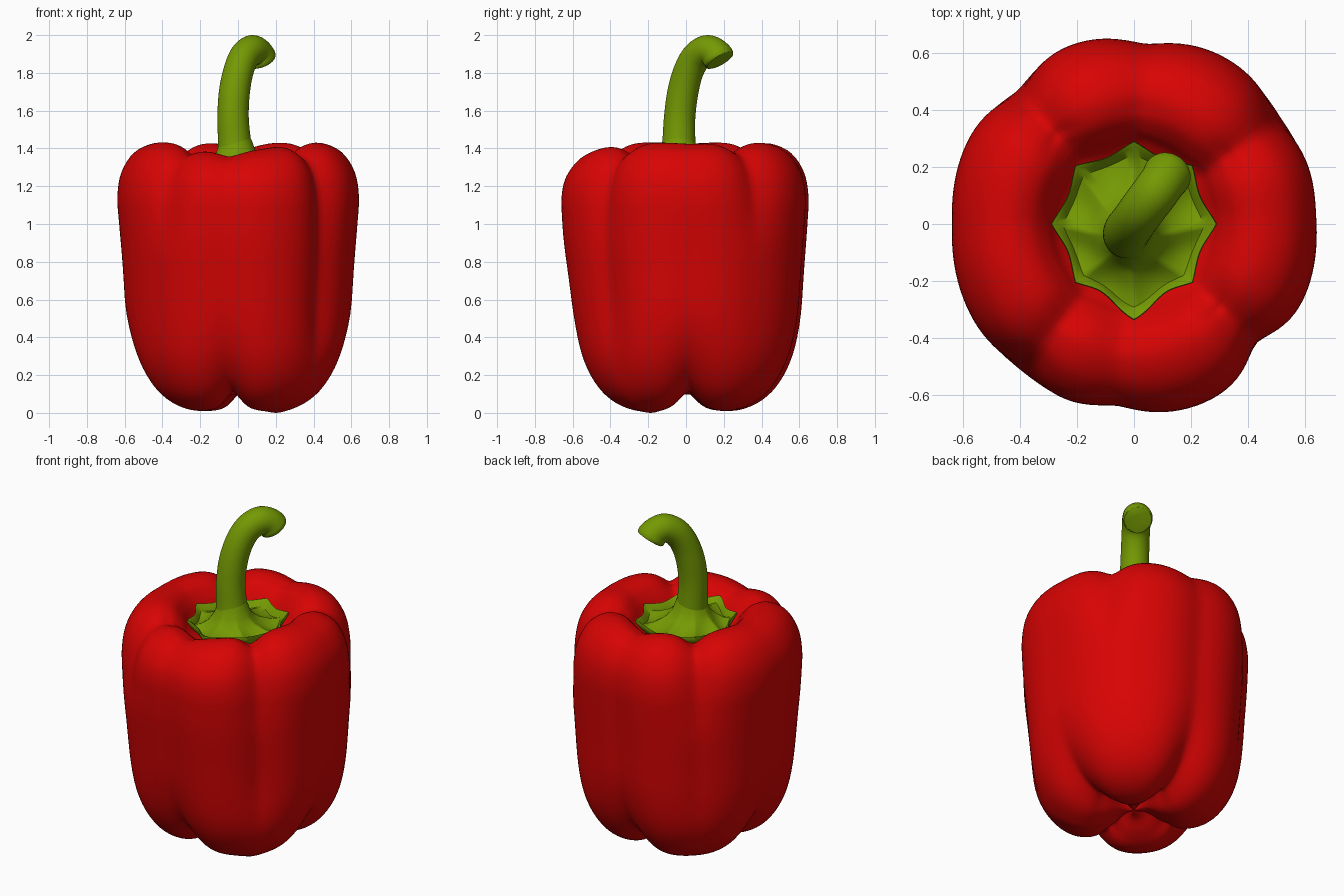
import bpy, bmesh, math
from mathutils import Vector

if "Cube" in bpy.data.objects:
    bpy.data.objects.remove(bpy.data.objects["Cube"])


def material(name, rgb):
    m = bpy.data.materials.new(name)
    m.diffuse_color = (*rgb, 1)
    m.use_nodes = True
    m.node_tree.nodes["Principled BSDF"].inputs["Base Color"].default_value = m.diffuse_color
    return m


RED = material("pepper red", (0.68, 0.001, 0.001))
GREEN = material("stem green", (0.175, 0.32, 0.001))


def spline(pts, steps):
    """Catmull-Rom samples through tuples of any length."""
    p = [pts[0]] + list(pts) + [pts[-1]]
    out = []
    for i in range(len(pts) - 1):
        for s in range(steps):
            t = s / steps
            out.append(tuple(
                0.5 * (2 * b + (c - a) * t + (2 * a - 5 * b + 4 * c - d) * t * t
                       + (3 * b - a - 3 * c + d) * t ** 3)
                for a, b, c, d in zip(*p[i:i + 4])))
    return out + [tuple(pts[-1])]


def loft(name, rings, mat, angle=40):
    """Skin a stack of equal closed rings and cap both ends."""
    bm = bmesh.new()
    rows = [[bm.verts.new(v) for v in r] for r in rings]
    n = len(rows[0])
    for a, b in zip(rows, rows[1:]):
        for j in range(n):
            k = (j + 1) % n
            bm.faces.new((a[j], a[k], b[k], b[j]))
    bm.faces.new(rows[0][::-1])
    bm.faces.new(rows[-1])
    bmesh.ops.recalc_face_normals(bm, faces=bm.faces)
    me = bpy.data.meshes.new(name)
    bm.to_mesh(me)
    bm.free()
    me.materials.append(mat)
    ob = bpy.data.objects.new(name, me)
    bpy.context.collection.objects.link(ob)
    bpy.ops.object.select_all(action='DESELECT')
    ob.select_set(True)
    bpy.context.view_layer.objects.active = ob
    bpy.ops.object.shade_smooth_by_angle(angle=math.radians(angle))
    return ob


def clamp(x):
    return max(0.0, min(1.0, x))


def smooth(x):
    x = clamp(x)
    return x * x * (3 - 2 * x)


def angle_gap(a, b):
    return abs((a - b + math.pi) % (2 * math.pi) - math.pi)


# Body: revolved profile pushed in along its normal by grooves.
# Grooves: angle, half width, depth at bottom, middle, top
GROOVES = [
    (-43, .18, -.01, .050, .080), (35, .18, .00, .005, .06),
    (132, .18, .00, .025, .075), (232, .18, .00, .000, .06),
    (-96, .24, .105, .035, .042), (86, .24, .105, .042, .040),
    (3, .28, .105, .018, .010), (180, .28, .105, .020, .010)]

PROFILE = [(.004, .09), (.08, .08), (.17, .03), (.28, 0), (.40, .035),
           (.50, .12), (.575, .26), (.615, .45), (.637, .75), (.655, 1.0),
           (.660, 1.15), (.635, 1.28), (.565, 1.385), (.46, 1.433),
           (.37, 1.415), (.31, 1.35), (.27, 1.28), (.2, 1.24), (.004, 1.23)]

prof = spline(PROFILE, 4)
SEG = 144
rings = []
for i, (r, z) in enumerate(prof):
    a, b = prof[max(i - 1, 0)], prof[min(i + 1, len(prof) - 1)]
    tr, tz = b[0] - a[0], b[1] - a[1]
    ln = math.hypot(tr, tz)
    nr, nz = tz / ln, -tr / ln          # outward normal of the profile
    low, high = smooth(1 - z / .6), smooth((z - .8) / .5)
    fade = clamp((r - .25) / .13) if z > 1.2 else clamp(r / .2)
    ring = []
    for j in range(SEG):
        th = 2 * math.pi * j / SEG
        d = 0
        for ang, w, db, dm, dt in GROOVES:
            depth = db * low + dm * (1 - low - high) + dt * high
            d += depth * math.exp(-(angle_gap(th, math.radians(ang)) / w) ** 1.5)
        d *= fade
        rr = max(r - nr * d, .003)
        # the front lobe has a lower shoulder
        dip = .035 * smooth((z - 1.1) / .3) * math.exp(
            -(angle_gap(th, math.radians(-92)) / .6) ** 4)
        # slightly deeper than wide, front leaning in towards the bottom
        sy = 1.02 if math.sin(th) > 0 else .985 + .045 * smooth((z - .4) / .6)
        ring.append((rr * math.cos(th) * .985, rr * math.sin(th) * sy,
                     z - nz * d - dip))
    rings.append(ring)
base = min(v[2] for r in rings for v in r)
rings = [[(x, y, z - base * clamp(1 - z)) for x, y, z in r] for r in rings]
loft("pepper_body", rings, RED, 80)

# Calyx: flared collar with eight pointed, upturned tips
# radius, height, tip length, ridge height
COLLAR = [(.07, 1.47, 0, 0), (.088, 1.43, 0, 0), (.105, 1.38, 0, 0),
          (.14, 1.335, .005, .012), (.19, 1.30, .012, .022),
          (.225, 1.295, .022, .025), (.24, 1.325, .034, .02),
          (.25, 1.335, .038, .015), (.253, 1.32, .038, .015),
          (.235, 1.28, .03, .015), (.17, 1.25, .01, 0), (.05, 1.24, 0, 0)]
rings = []
for r, z, tip, ridge in COLLAR:
    ring = []
    for j in range(96):
        th = 2 * math.pi * j / 96
        k = 1 - abs(math.sin(4 * th))
        front = 1 + .16 * math.exp(-(angle_gap(th, -math.pi / 2) / .4) ** 2) * (r > .15)
        rr = (r + tip * k) * front
        off = clamp((.24 - r) / .12)    # collar leans to the stem foot
        ring.append((rr * math.cos(th) - .010 * off,
                     rr * math.sin(th) - .038 * off, z + ridge * k))
    rings.append(ring)
loft("calyx", rings, GREEN, 50)

# Stem: hooked tube with a flat cut end (x, y, z, radius)
PATH = [(-.008, -.045, 1.30, .10), (-.018, -.038, 1.43, .088),
        (-.026, -.034, 1.56, .083), (-.020, -.018, 1.69, .082),
        (.0, .010, 1.80, .080), (.03, .052, 1.88, .080),
        (.07, .105, 1.918, .081), (.100, .147, 1.908, .081),
        (.117, .172, 1.880, .085), (.123, .181, 1.866, .078)]
path = spline(PATH, 5)
side = Vector((.82, -.57, 0)).normalized()
rings = []
for i, p in enumerate(path):
    a, b = path[max(i - 1, 0)], path[min(i + 1, len(path) - 1)]
    t = (Vector(b[:3]) - Vector(a[:3])).normalized()
    n = t.cross(side).normalized()
    s = n.cross(t)
    rings.append([Vector(p[:3]) + p[3] * (math.cos(q) * n + math.sin(q) * s)
                  for q in (2 * math.pi * j / 40 for j in range(40))])
loft("stem", rings, GREEN, 45)
